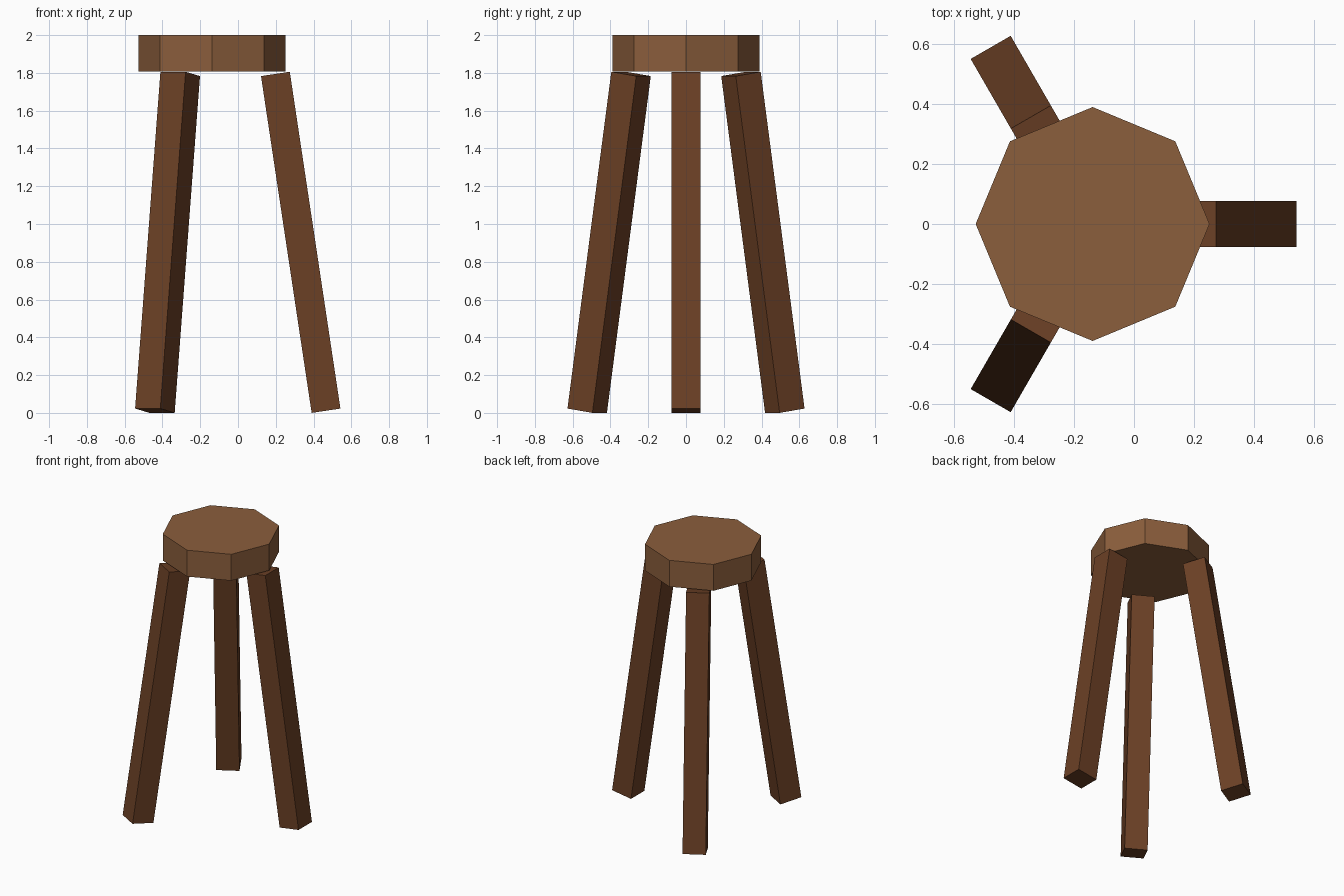
import bpy
from math import radians
from mathutils import Matrix

if "Cube" in bpy.data.objects:
    bpy.data.objects.remove(bpy.data.objects["Cube"])

AXIS_X = -0.138          # centre line of the stool


def material(name, rgb):
    mat = bpy.data.materials.new(name)
    mat.diffuse_color = (*rgb, 1.0)
    mat.use_nodes = True
    mat.node_tree.nodes["Principled BSDF"].inputs["Base Color"].default_value = mat.diffuse_color
    return mat


light_wood = material("light_wood", (0.258, 0.112, 0.045))
dark_wood = material("dark_wood", (0.147, 0.051, 0.0185))

# Octagonal seat with a corner pointing along +x
bpy.ops.mesh.primitive_cylinder_add(vertices=8, radius=0.39, depth=0.192,
                                    location=(AXIS_X, 0, 1.904))
seat = bpy.context.object
seat.name = "seat"
seat.data.materials.append(light_wood)

# Three square legs splayed outwards around the seat
for name, turn in (("right_leg", 0), ("back_left_leg", 120), ("front_left_leg", 240)):
    bpy.ops.mesh.primitive_cube_add(size=1)
    leg = bpy.context.object
    leg.name = name
    leg.matrix_world = (Matrix.Translation((AXIS_X, 0, 0))
                        @ Matrix.Rotation(radians(turn), 4, 'Z')
                        @ Matrix.Translation((0.47, 0, 0.903))
                        @ Matrix.Rotation(radians(-8.55), 4, 'Y')
                        @ Matrix.Diagonal((0.154, 0.154, 1.803, 1)))
    leg.data.materials.append(dark_wood)
